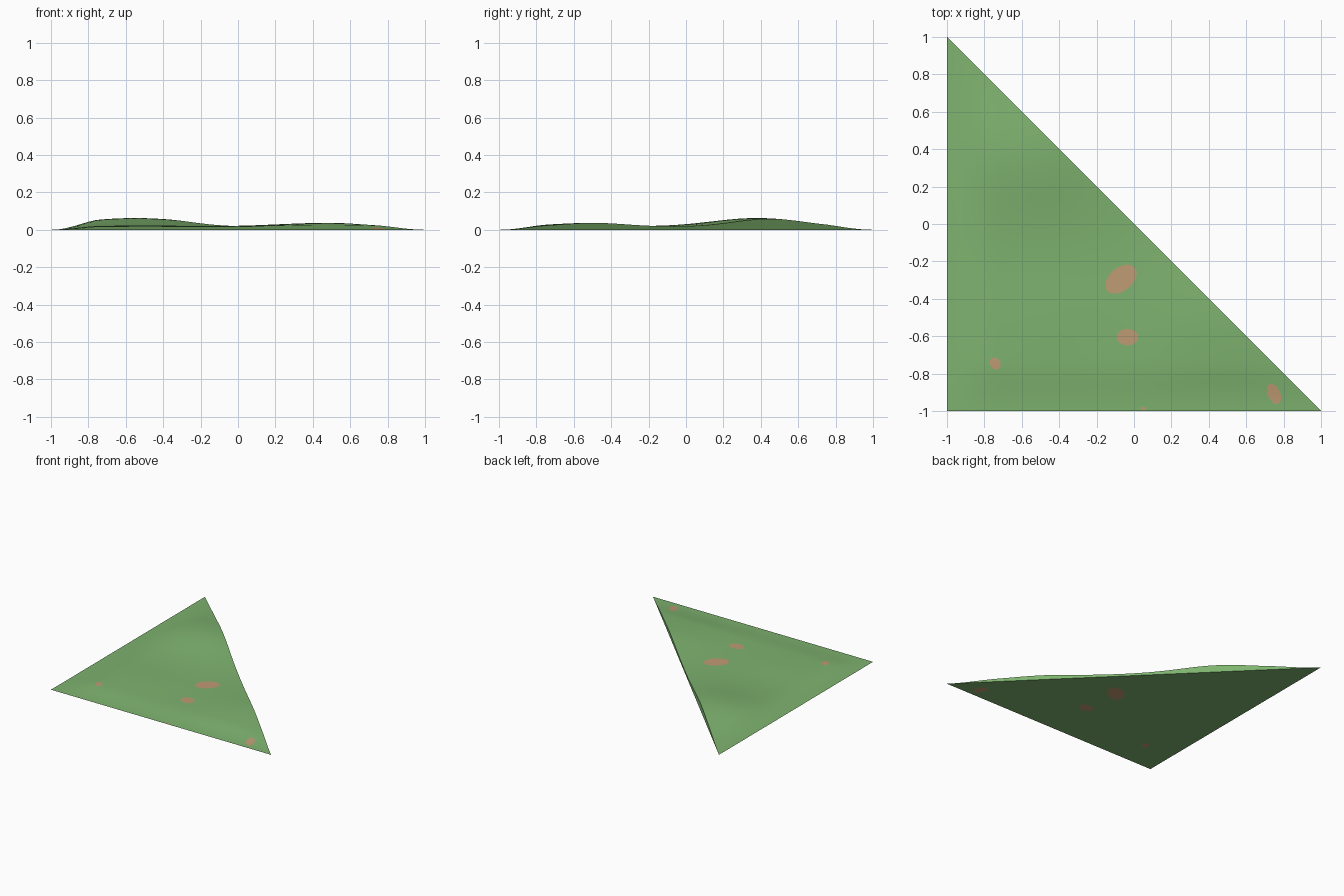
import bpy, bmesh, math
from mathutils import Vector, geometry

if "Cube" in bpy.data.objects:
    bpy.data.objects.remove(bpy.data.objects["Cube"])

STEP = 0.04
N = round(2 / STEP)

# low hills: centre x, y, height, spread x, spread y
HILLS = [(-0.55, 0.38, 0.046, 0.30, 0.24),
         (0.48, -0.50, 0.020, 0.27, 0.22),
         (-0.50, -0.50, 0.006, 0.22, 0.18)]
# bare patches: centre x, y, radius a, b, rotation
PATCHES = [(-0.07, -0.295, 0.096, 0.062, 40),
           (-0.035, -0.605, 0.058, 0.044, 0),
           (-0.742, -0.746, 0.034, 0.028, 120),
           (0.748, -0.908, 0.058, 0.033, 115),
           (0.052, -0.986, 0.016, 0.008, 0)]


def ramp(d):
    t = min(max(d / 0.26, 0), 1)
    return t * t * (3 - 2 * t)


def height(x, y):
    h = 0.017
    for cx, cy, a, sx, sy in HILLS:
        h += a * math.exp(-((x - cx) / sx) ** 2 / 2 - ((y - cy) / sy) ** 2 / 2)
    return h * ramp(x + 1) * ramp(y + 1)


def patch_radius(x, y, p):
    cx, cy, a, b, deg = p
    c, s = math.cos(math.radians(deg)), math.sin(math.radians(deg))
    u, v = (x - cx) * c + (y - cy) * s, (y - cy) * c - (x - cx) * s
    return math.hypot(u / a, v / b)


def material(name, col):
    m = bpy.data.materials.new(name)
    m.diffuse_color = (*col, 1)
    m.use_nodes = True
    m.node_tree.nodes["Principled BSDF"].inputs["Base Color"].default_value = m.diffuse_color
    return m


# plan of the ground: triangular grid with patch outlines cut in
pts, edges = [], []
for j in range(N + 1):
    for i in range(N + 1 - j):
        pts.append(Vector((-1 + i * STEP, -1 + j * STEP)))
for p in PATCHES:
    cx, cy, a, b, deg = p
    k, first = 20, len(pts)
    r = math.radians(deg)
    for i in range(k):
        t = math.tau * i / k
        u, v = a * math.cos(t), b * math.sin(t)
        pts.append(Vector((cx + u * math.cos(r) - v * math.sin(r),
                           cy + u * math.sin(r) + v * math.cos(r))))
        edges.append((first + i, first + (i + 1) % k))
verts, _, tris, *_ = geometry.delaunay_2d_cdt(pts, edges, [], 0, 1e-5)

bm = bmesh.new()
top = [bm.verts.new((v.x, v.y, height(v.x, v.y))) for v in verts]
base = [bm.verts.new((v.x, v.y, 0)) for v in verts]
for tri in tris:
    a, b, c = (verts[i] for i in tri)
    area = (b - a).cross(c - a)
    if abs(area) < 1e-7:
        continue
    if area < 0:
        tri = tri[::-1]
    m = (a + b + c) / 3
    mat = int(any(patch_radius(m.x, m.y, p) < 1 for p in PATCHES))
    bm.faces.new([top[i] for i in tri]).material_index = mat
    bm.faces.new([base[i] for i in reversed(tri)]).material_index = mat

# cut wall along the diagonal
diag = sorted((i for i, v in enumerate(verts) if abs(v.x + v.y) < 1e-4),
              key=lambda i: verts[i].x)
for i, j in zip(diag, diag[1:]):
    bm.faces.new((top[i], top[j], base[j], base[i]))
bmesh.ops.remove_doubles(bm, verts=bm.verts, dist=1e-6)
bmesh.ops.recalc_face_normals(bm, faces=bm.faces)

me = bpy.data.meshes.new("grass_wedge")
bm.to_mesh(me)
bm.free()
me.materials.append(material("grass green", (0.21, 0.45, 0.16)))
me.materials.append(material("bare earth", (0.52, 0.33, 0.17)))
ob = bpy.data.objects.new("grass_wedge", me)
bpy.context.collection.objects.link(ob)
bpy.context.view_layer.objects.active = ob
ob.select_set(True)
bpy.ops.object.shade_smooth_by_angle(angle=math.radians(30))
